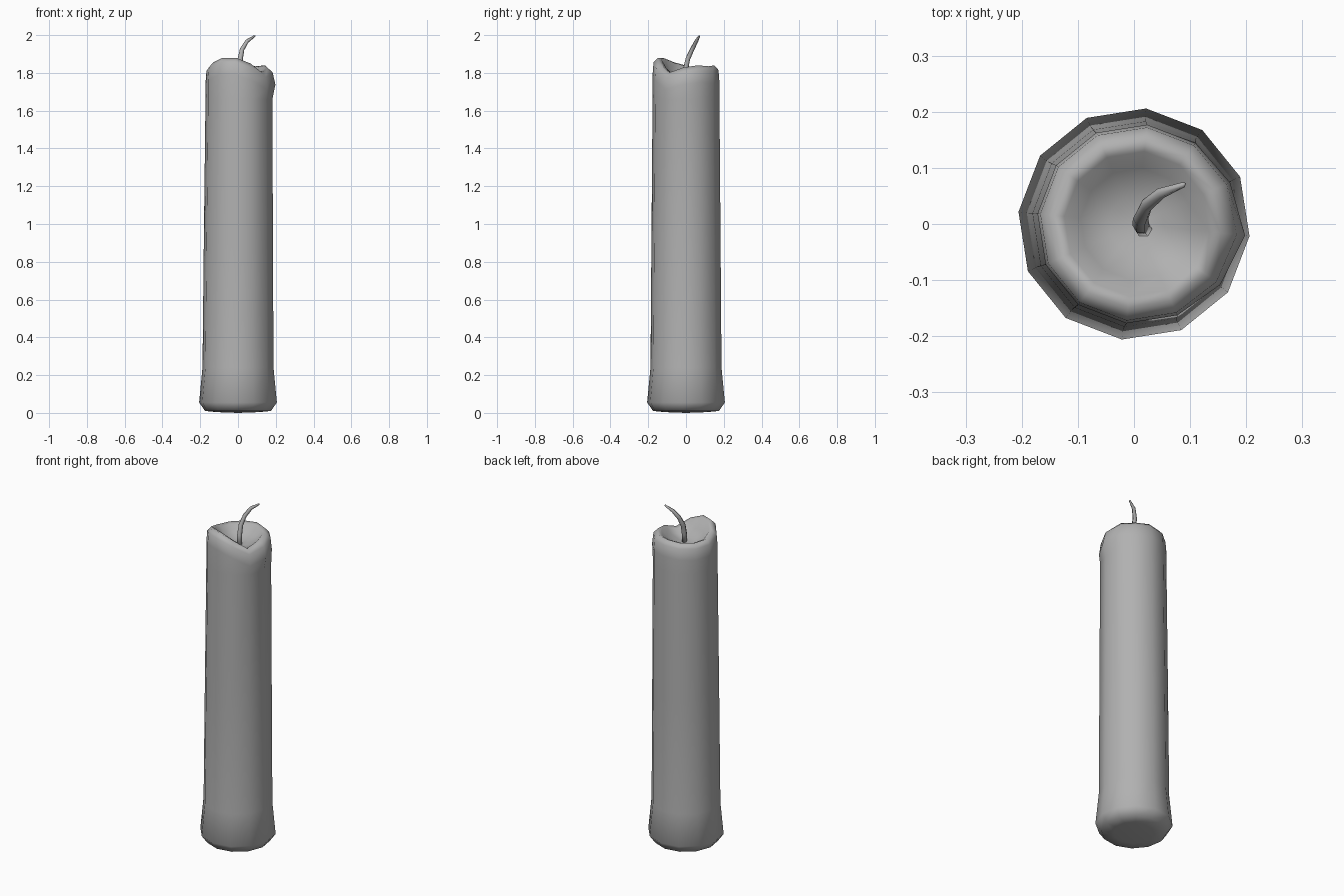
import bpy, bmesh, math
from mathutils import Vector

if "Cube" in bpy.data.objects:
    bpy.data.objects.remove(bpy.data.objects["Cube"])

N = 12
grey = bpy.data.materials.new("dark_grey_wax")
grey.diffuse_color = (0.44, 0.44, 0.44, 1)
grey.use_nodes = True
grey.node_tree.nodes["Principled BSDF"].inputs["Base Color"].default_value = grey.diffuse_color


def loft(name, rings, start, end):
    """Skin a list of closed rings and close both ends with a fan."""
    bm = bmesh.new()
    loops = [[bm.verts.new(p) for p in ring] for ring in rings]
    n = len(rings[0])
    for a, b in zip(loops, loops[1:]):
        for i in range(n):
            j = (i + 1) % n
            bm.faces.new((a[i], a[j], b[j], b[i]))
    for loop, tip in ((loops[0], start), (loops[-1], end)):
        v = bm.verts.new(tip)
        for i in range(n):
            bm.faces.new((loop[i], v, loop[(i + 1) % n]))
    bmesh.ops.recalc_face_normals(bm, faces=bm.faces)
    mesh = bpy.data.meshes.new(name)
    bm.to_mesh(mesh)
    bm.free()
    mesh.shade_smooth()
    mesh.materials.append(grey)
    obj = bpy.data.objects.new(name, mesh)
    bpy.context.collection.objects.link(obj)
    return obj


def ring(radii, heights, cx=0.0):
    pts = []
    for i in range(N):
        a = math.radians(-6 + 360 * i / N)
        r = radii[i] if isinstance(radii, list) else radii
        z = heights[i] if isinstance(heights, list) else heights
        pts.append((cx + r * math.cos(a), r * math.sin(a), z))
    return pts


# Melted rim: high at the front left, notched at the front right
rim = [1.828, 1.84, 1.835, 1.84, 1.835, 1.832, 1.835, 1.855, 1.88, 1.88, 1.85, 1.802]
bulge = [0.016, 0.004] + [0] * 9 + [0.006]


def rim_ring(r, dz, k=0.0, cx=0.005):
    return ring([r + k * b for b in bulge], [z + dz for z in rim], cx)


def bowl_ring(r, z, t):
    return ring(r, [z + t * (h - 1.835) for h in rim], 0.004)


# Wax body with flared foot and hollow top
wax = [
    ring(0.11, 0.004), ring(0.175, 0.010), ring(0.207, 0.055),
    ring(0.189, 0.24), ring(0.184, 0.9, 0.002), ring(0.178, 1.66, 0.005),
    rim_ring(0.178, -0.09, 1.0), rim_ring(0.173, -0.025, 0.4),
    rim_ring(0.150, 0.0), rim_ring(0.130, -0.008),
    bowl_ring(0.10, 1.795, 0.5), bowl_ring(0.05, 1.775, 0.15),
]
loft("candle_body", wax, (0, 0, 0), (0.01, 0, 1.768))

# Curved wick, tapering to its tip
path = [((0.018, -0.010, 1.76), 0.015), ((0.012, -0.002, 1.82), 0.015),
        ((0.012, 0.010, 1.875), 0.014), ((0.022, 0.033, 1.925), 0.012),
        ((0.048, 0.055, 1.968), 0.010), ((0.088, 0.070, 1.995), 0.005)]
pts = [Vector(p) for p, r in path]
wick = []
for i, (p, r) in enumerate(path):
    d = (pts[min(i + 1, len(pts) - 1)] - pts[max(i - 1, 0)]).normalized()
    u = d.cross(Vector((0, 1, 0))).normalized()
    v = d.cross(u)
    wick.append([pts[i] + r * (math.cos(a) * u + math.sin(a) * v)
                 for a in (k * math.tau / 6 for k in range(6))])
loft("wick", wick, pts[0], pts[-1] + Vector((0.005, 0.003, 0.003)))
